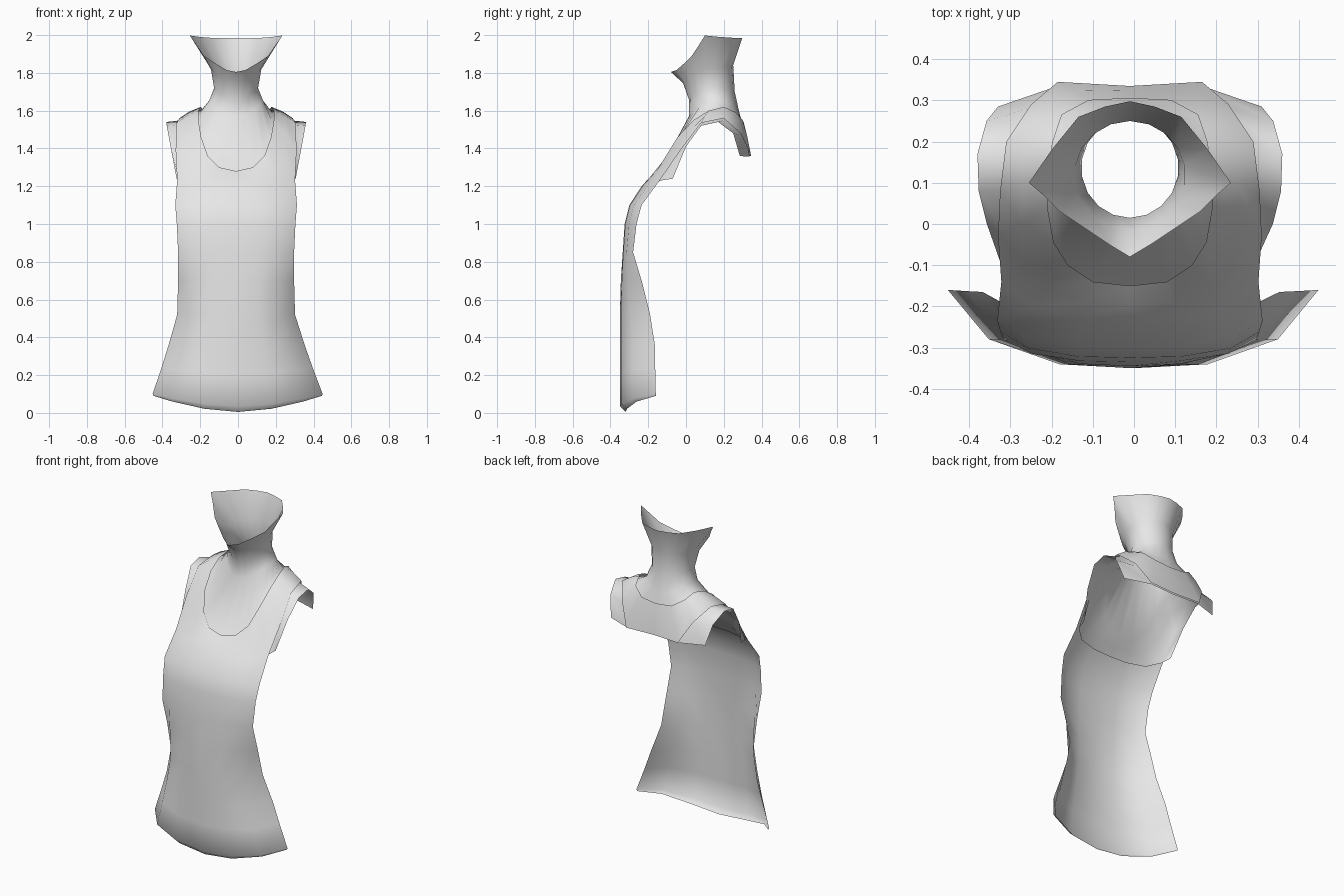
import bpy, bmesh, math
from mathutils import Vector

cube = bpy.data.objects.get("Cube")
if cube:
    bpy.data.objects.remove(cube, do_unlink=True)

grey = bpy.data.materials.new("light_grey")
grey.use_nodes = True
grey.diffuse_color = (0.8, 0.8, 0.8, 1)
bsdf = next(n for n in grey.node_tree.nodes if n.type == 'BSDF_PRINCIPLED')
bsdf.inputs["Base Color"].default_value = (0.8, 0.8, 0.8, 1)
bsdf.inputs["Roughness"].default_value = 0.8


def flip(p):
    return (-p[0], p[1], p[2])


def closed(half):
    """Full ring from a half that runs front centre to back centre."""
    return half + [flip(p) for p in half[-2:0:-1]]


def strip(half):
    """Open row from -x to +x, from a half that starts at the centre."""
    return [flip(p) for p in half[:0:-1]] + half


def scaled(ring, s):
    pivot = Vector((0, 0.12, 1.25))
    return [tuple(pivot + (Vector(p) - pivot) * s) for p in ring]


def middle(a, b, s):
    return scaled([tuple((Vector(p) + Vector(q)) / 2) for p, q in zip(a, b)], s)


def loft(bm, rings, close):
    """Skin quads between rows ordered from low/outer to high/inner."""
    rows = [[bm.verts.new(p) for p in r] for r in rings]
    for lo, up in zip(rows, rows[1:]):
        n = len(lo)
        for i in range(n if close else n - 1):
            j = (i + 1) % n
            bm.faces.new((lo[i], lo[j], up[j], up[i]))


def finish(bm, name):
    bmesh.ops.remove_doubles(bm, verts=bm.verts, dist=0.0005)
    for v in bm.verts:  # slight sideways lean of the upper body
        v.co.x -= 0.01 * min(1, v.co.z / 0.5)
    for f in bm.faces:
        f.smooth = True
    me = bpy.data.meshes.new(name)
    bm.to_mesh(me)
    bm.free()
    me.materials.append(grey)
    ob = bpy.data.objects.new(name, me)
    bpy.context.collection.objects.link(ob)


# Scoop neckline and armhole seam, front centre to back centre
neckline = [(0, -.15, 1.28), (.09, -.14, 1.30), (.15, -.10, 1.36), (.185, -.045, 1.46),
            (.20, .04, 1.55), (.20, .12, 1.60), (.187, .20, 1.62), (.165, .265, 1.59),
            (.10, .30, 1.55), (0, .305, 1.54)]
seam = [(0, -.235, 1.20), (.12, -.23, 1.20), (.24, -.20, 1.205), (.312, -.14, 1.23),
        (.32, -.03, 1.39), (.315, .08, 1.535), (.30, .20, 1.56), (.24, .29, 1.48),
        (.175, .345, 1.36), (0, .335, 1.36)]

# Shirt: straps and back band
bm = bmesh.new()
loft(bm, [closed(seam), closed(middle(seam, neckline, 1.015)), closed(neckline)], True)

# Shirt: front panel, rows of (z, half width, centre y, edge y, corner rise)
panel = [(.005, .445, -.32, -.16, .085), (.035, .45, -.35, -.16, .065),
         (.20, .40, -.35, -.163, .04), (.35, .36, -.35, -.165, .01),
         (.52, .312, -.35, -.19, 0), (.70, .307, -.345, -.235, 0),
         (.85, .307, -.335, -.28, 0), (1.0, .314, -.325, -.262, 0),
         (1.1, .322, -.30, -.235, 0)]
columns = [(0, 0, 0), (.4, .05, .2), (.78, .37, .65), (1, 1, 1)]
rows = [strip([(w * cx, yf + (ye - yf) * cy, z + rise * cz) for cx, cy, cz in columns])
        for z, w, yf, ye, rise in panel]
loft(bm, rows + [strip(seam[:4])], False)
finish(bm, "tank_top")


# Neck: elliptical rings that open into the jaw rim
def neck_ring(a, front, back, z_front, z_side, z_back):
    ring = []
    for i in range(10):
        t = math.pi * i / 9
        c, s = math.cos(t), math.sin(t)
        z = z_side + ((z_front if c > 0 else z_back) - z_side) * c * c
        ring.append((a * s, (front + back) / 2 - (back - front) / 2 * c, z))
    ring[0], ring[9] = (0, *ring[0][1:]), (0, *ring[9][1:])
    return ring


jaw_rim = [(0, -.08, 1.805), (.05, -.05, 1.815), (.11, -.01, 1.85), (.17, .03, 1.89),
           (.21, .07, 1.95), (.245, .10, 1.998), (.19, .18, 1.99), (.125, .26, 1.985),
           (.06, .285, 1.985), (0, .298, 1.985)]
skin_seam, skin_neck = scaled(seam, .965), scaled(neckline, .965)
bm = bmesh.new()
loft(bm, [closed(r) for r in (
    skin_seam,
    middle(skin_seam, skin_neck, 1.015),
    skin_neck,
    neck_ring(.145, .015, .28, 1.57, 1.655, 1.60),
    neck_ring(.118, .015, .258, 1.66, 1.72, 1.70),
    neck_ring(.135, -.015, .25, 1.745, 1.82, 1.84),
    jaw_rim)], True)

# Shoulder caps below the armhole seams
cap = [(.315, -.07, 1.24), (.347, 0, 1.41), (.367, .08, 1.52), (.37, .17, 1.54),
       (.348, .25, 1.48), (.32, .285, 1.36)]
inner = skin_seam[3:9]
loft(bm, [cap, inner], False)
loft(bm, [[flip(p) for p in reversed(r)] for r in (cap, inner)], False)
finish(bm, "neck_and_shoulders")
